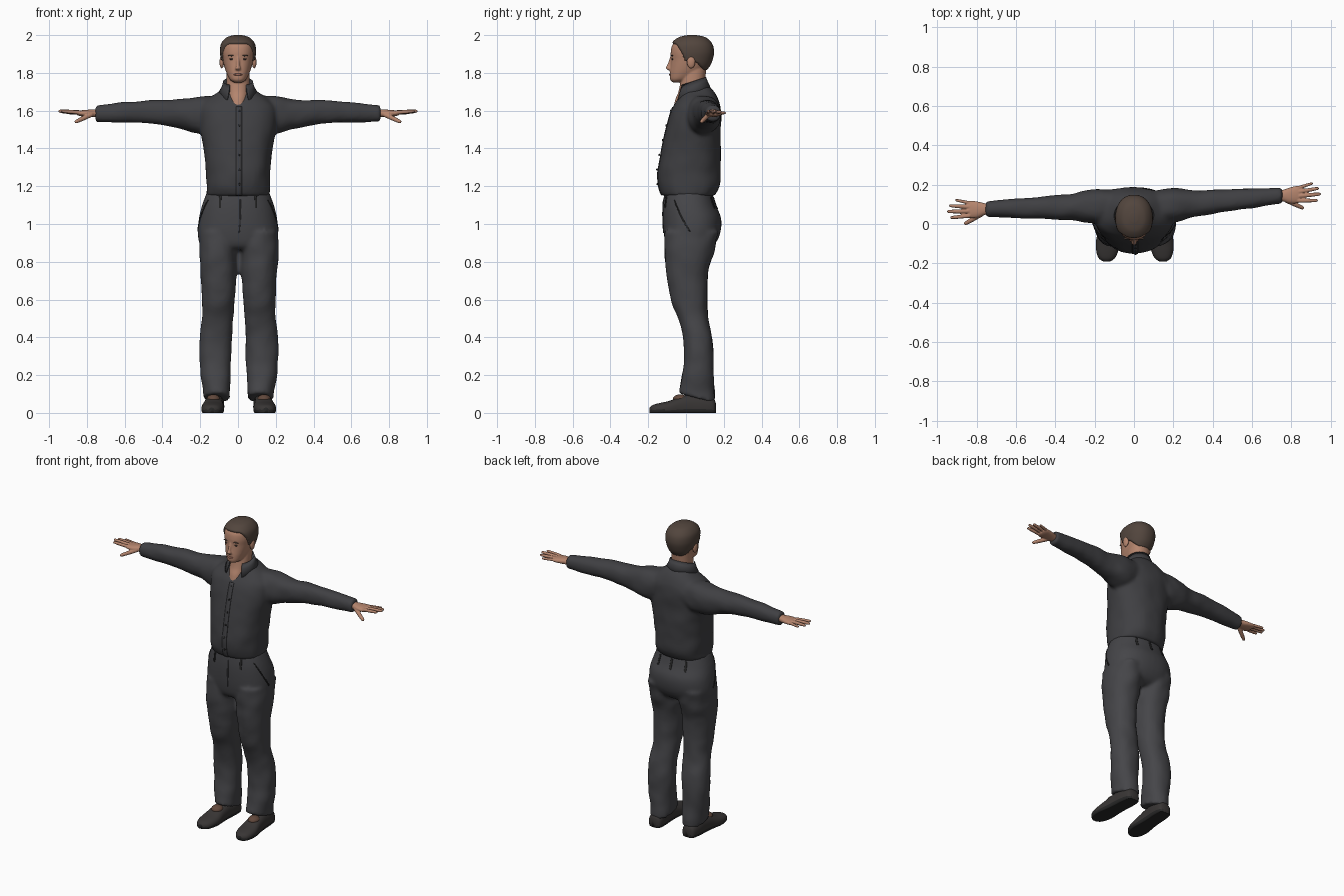
import bpy, bmesh, math
from mathutils import Vector, noise

cube = bpy.data.objects.get("Cube")
if cube:
    bpy.data.objects.remove(cube, do_unlink=True)


def material(name, r, g, b):
    m = bpy.data.materials.new(name)
    m.use_nodes = True
    m.diffuse_color = (r, g, b, 1)
    m.node_tree.nodes["Principled BSDF"].inputs["Base Color"].default_value = (r, g, b, 1)
    return m


SHIRT = material("charcoal shirt", .05, .05, .055)
TROUSER = material("grey trousers", .06, .06, .066)
SKIN = material("skin", .46, .235, .155)
HAIR = material("brown hair", .085, .06, .047)
SHOE = material("dark leather", .04, .036, .035)
SOLE = material("black sole", .02, .02, .02)
SOCK = material("brown tongue", .12, .065, .045)
LIP = material("lips", .36, .15, .11)
EYE = material("dark eyes", .06, .04, .035)


def spline(rows, t):
    """Smooth curve through rows of equal length, t from 0 to 1."""
    f = t * (len(rows) - 1)
    i = min(int(f), len(rows) - 2)
    f -= i
    p = [rows[max(0, min(len(rows) - 1, i + k))] for k in (-1, 0, 1, 2)]
    return [.5 * (2 * b + (c - a) * f + (2 * a - 5 * b + 4 * c - d) * f * f
                  + (3 * b - a - 3 * c + d) * f ** 3) for a, b, c, d in zip(*p)]


def loft(bm, rows, ring, seg=40, sub=5, n=2.2, rough=0):
    """Skin through rings; ring(row) gives centre and two half axes."""
    loops = []
    count = (len(rows) - 1) * sub
    for k in range(count + 1):
        c, a, b = [Vector(v) for v in ring(*spline(rows, k / count))]
        loop = []
        for j in range(seg):
            t = 2 * math.pi * j / seg
            u, v = math.cos(t), math.sin(t)
            off = (a * math.copysign(abs(u) ** (2 / n), u)
                   + b * math.copysign(abs(v) ** (2 / n), v))
            p = c + off
            off *= 1 + rough * noise.noise(p * 13)
            loop.append(bm.verts.new(c + off))
        loops.append(loop)
    for l0, l1 in zip(loops, loops[1:]):
        for j in range(seg):
            bm.faces.new((l0[j], l0[j - 1], l1[j - 1], l1[j]))
    bm.faces.new(loops[0])
    bm.faces.new(loops[-1][::-1])


def finish(name, bm, *mats, voxel=0, smooth=0):
    bmesh.ops.recalc_face_normals(bm, faces=bm.faces[:])
    for f in bm.faces:
        f.smooth = True
    me = bpy.data.meshes.new(name)
    bm.to_mesh(me)
    bm.free()
    for m in mats:
        me.materials.append(m)
    ob = bpy.data.objects.new(name, me)
    bpy.context.collection.objects.link(ob)
    if voxel:
        mod = ob.modifiers.new("fuse", 'REMESH')
        mod.mode, mod.voxel_size, mod.use_smooth_shade = 'VOXEL', voxel, True
    if smooth:
        mod = ob.modifiers.new("soften", 'SMOOTH')
        mod.factor, mod.iterations = .5, smooth
    return ob


def upright(z, front, back, half):
    return (0, (front + back) / 2, z), (half, 0, 0), (0, (back - front) / 2, 0)


def ball(name, centre, size, mat):
    bm = bmesh.new()
    bmesh.ops.create_uvsphere(bm, u_segments=20, v_segments=12, radius=1)
    for v in bm.verts:
        v.co = Vector(centre) + v.co * Vector(size)
    return finish(name, bm, mat)


def ribbon(name, path, width, mat, target):
    """Thin cloth strip laid onto a garment."""
    bm = bmesh.new()
    w, prev = Vector(width) / 2, None
    for k in range(25):
        p = Vector(spline(path, k / 24))
        row = [bm.verts.new(p + w * s) for s in (-1, 0, 1)]
        if prev:
            for j in (0, 1):
                bm.faces.new((prev[j], prev[j + 1], row[j + 1], row[j]))
        prev = row
    ob = finish(name, bm, mat)
    mod = ob.modifiers.new("lay", 'SHRINKWRAP')
    mod.target, mod.offset, mod.wrap_mode = target, .003, 'ABOVE_SURFACE'
    ob.modifiers.new("thickness", 'SOLIDIFY').thickness = .004


SIDES = ((-1, "right", .09, -.025), (1, "left", .095, .088))

# Shirt: torso and sleeves fused
bm = bmesh.new()
torso = [(1.148, -.125, .15, .168), (1.2, -.147, .18, .168), (1.28, -.147, .183, .172),
         (1.38, -.132, .184, .18), (1.48, -.11, .184, .197), (1.56, -.092, .186, .205),
         (1.62, -.07, .182, .2), (1.66, -.045, .17, .165), (1.7, -.02, .15, .105),
         (1.73, -.005, .12, .07)]
loft(bm, torso, upright, n=2.3, rough=.03)
sleeve = [(.08, 1.59, .085, .09), (.2, 1.577, .088, .1), (.3, 1.582, .069, .077),
          (.4, 1.59, .061, .067), (.5, 1.594, .054, .059), (.6, 1.591, .05, .055),
          (.7, 1.586, .043, .047), (.755, 1.584, .04, .043)]
for s, side, y0, slope in SIDES:
    loft(bm, sleeve, lambda x, z, ry, rz: ((s * x, y0 + slope * (x - .2), z), (0, ry, 0), (0, 0, rz)),
         rough=.09)
shirt = finish("shirt", bm, SHIRT, voxel=.011, smooth=4)
ribbon("shirt_placket", [(.005, -.13, 1.15), (.005, -.15, 1.25), (.005, -.12, 1.45), (.005, -.07, 1.62)],
       (.03, 0, 0), SHIRT, shirt)
for k in range(6):
    z = 1.21 + .078 * k
    front = spline([(-.152,), (-.154,), (-.142,), (-.124,), (-.105,), (-.08,)], k / 5)[0]
    ball("shirt_button", (.008, front, z), (.006, .004, .006), SOLE)

# Collar: stand, fold and pointed outer leaf
bm = bmesh.new()
prev = None
for k in range(41):
    t = math.radians(-146 + 292 * k / 40)
    f = (1 - math.cos(t)) / 2
    rows = ((.066, .064, 1.7 - .03 * f), (.078, .07, 1.778 - .045 * f),
            (.086, .081, 1.75 - .05 * f), (.102, .098, 1.715 - .07 * f * f))
    row = [bm.verts.new((rx * math.sin(t), .036 + ry * math.cos(t), z)) for rx, ry, z in rows]
    if prev:
        for j in range(3):
            bm.faces.new((prev[j], prev[j + 1], row[j + 1], row[j]))
    prev = row
finish("collar", bm, SHIRT).modifiers.new("thickness", 'SOLIDIFY').thickness = .006

# Trousers: hips and legs fused
bm = bmesh.new()
hips = [(1.168, -.115, .138, .165), (1.1, -.122, .158, .19), (1.03, -.123, .186, .207),
        (.95, -.118, .181, .213), (.89, -.105, .15, .2), (.865, -.08, .11, .16)]
loft(bm, hips, upright, n=2.3)
leg = [(.96, .108, -.114, .17, .1, 0), (.85, .108, -.112, .15, .101, 0), (.75, .108, -.104, .118, .096, 0),
       (.6, .108, -.08, .112, .086, 0), (.5, .111, -.042, .118, .082, 0), (.4, .121, -.016, .138, .085, 0),
       (.3, .124, -.01, .146, .086, 0), (.2, .122, -.02, .146, .08, 0), (.12, .117, -.036, .15, .071, .01),
       (.078, .116, -.04, .152, .07, .026)]
for s, *_ in SIDES:
    loft(bm, leg, lambda z, x, front, back, half, tilt: (
        (s * x + .004, (front + back) / 2, z), (half, 0, 0), (0, (back - front) / 2, -tilt)), rough=.06)
trousers = finish("trousers", bm, TROUSER, voxel=.011, smooth=4)
for x, y in ((-.1, -.12), (.1, -.12), (-.1, .15), (.1, .15), (0, .17)):
    ribbon("belt_loop", [(x, y, 1.15), (x, y, 1.12), (x, y * 1.05, 1.085)], (.014, 0, 0), SOLE, trousers)
for s, *_ in SIDES:
    ribbon("pocket_edge", [(s * .17, -.07, 1.13), (s * .2, -.02, 1.03), (s * .21, .02, .96)],
           (0, .008, 0), SOLE, trousers)
ribbon("fly_seam", [(.012, -.13, 1.13), (.012, -.13, 1.03), (.006, -.13, .95)], (.006, 0, 0), TROUSER, trousers)

# Head and neck
skull = [(1.75, -.07, -.03, .02), (1.765, -.084, .02, .043), (1.8, -.086, .08, .061),
         (1.835, -.083, .115, .073), (1.87, -.08, .132, .081), (1.91, -.081, .14, .087),
         (1.95, -.071, .131, .082), (1.98, -.036, .1, .056), (1.991, .01, .055, .02)]
neck = [(1.6, -.07, .08, .05), (1.66, -.056, .1, .055), (1.7, -.04, .1, .06),
        (1.75, -.03, .1, .062), (1.82, -.02, .108, .062)]
bm = bmesh.new()
loft(bm, skull, upright)
loft(bm, neck, upright)
nose = [(1.893, -.075, .005, .006), (1.87, -.081, .007, .008), (1.84, -.09, .009, .011),
        (1.824, -.094, .015, .013), (1.814, -.086, .011, .008)]
loft(bm, nose, lambda z, y, rx, ry: ((0, y, z), (rx, 0, 0), (0, ry, 0)), seg=20)
finish("head", bm, SKIN, voxel=.005, smooth=2)

# Hair shell rises out of the skull above the hairline
hairline = [(-.1, 1.957), (-.05, 1.95), (-.025, 1.91), (-.005, 1.862), (.03, 1.865),
            (.06, 1.85), (.09, 1.815), (.2, 1.81)]


def hair_edge(y):
    for (y0, z0), (y1, z1) in zip(hairline, hairline[1:]):
        if y <= y1:
            return z0 + (z1 - z0) * max(0, y - y0) / (y1 - y0)
    return hairline[-1][1]


bm = bmesh.new()
loft(bm, skull, upright, seg=72, sub=10)
for v in bm.verts:
    grow = max(0, min(1, (v.co.z - hair_edge(v.co.y)) / .012 + .5))
    v.co += (v.co - Vector((0, .03, 1.88))).normalized() * (-.014 + .023 * grow)
finish("hair", bm, HAIR)

# Face details
for s, side, *_ in SIDES:
    ball(side + "_ear", (s * .086, .027, 1.857), (.012, .022, .033), SKIN)
    ball(side + "_eye", (s * .032, -.071, 1.873), (.014, .005, .005), EYE)
    ball(side + "_eyebrow", (s * .033, -.073, 1.892), (.02, .006, .004), HAIR)
ball("lips", (0, -.084, 1.791), (.023, .007, .006), LIP)

# Hands: palm, fingers and thumb fused
fingers = [((.09, -.032, .004), (.19, -.04, .012), .0095), ((.095, -.009, .006), (.206, -.008, .012), .01),
           ((.093, .013, .005), (.196, .022, .008), .0095), ((.085, .032, .002), (.165, .05, .002), .008),
           ((.03, -.025, -.006), (.118, -.074, -.047), .0115)]
palm = [(-.03, 0, .029, .023), (.01, 0, .029, .021), (.05, -.002, .041, .019),
        (.09, 0, .044, .015), (.108, 0, .036, .009)]
for s, side, y0, slope in SIDES:
    def place(u, v, w):
        return Vector((s * (.745 + u), y0 + slope * (.545 + u) + v, 1.586 + w))
    bm = bmesh.new()
    loft(bm, palm, lambda u, v, ry, rz: (place(u, v, 0), (0, ry, 0), (0, 0, rz)), seg=24)
    for start, end, r in fingers:
        a, b = place(*start), place(*end)
        across = (b - a).cross(Vector((0, 0, 1))).normalized()
        up = across.cross(b - a).normalized()
        loft(bm, [(0, 1.1), (.3, 1.05), (.6, 1), (.92, .8), (1, .35)],
             lambda t, k: (a.lerp(b, t), across * r * k, up * r * k), seg=16)
    finish(side + "_hand", bm, SKIN, voxel=.0035, smooth=2)

# Shoes with flat soles
last = [(.158, .02, .05), (.145, .042, .075), (.09, .05, .095), (.03, .05, .1), (-.03, .053, .086),
        (-.09, .06, .063), (-.14, .055, .052), (-.175, .04, .042), (-.192, .015, .028)]
for s, side, *_ in SIDES:
    bm = bmesh.new()
    loft(bm, last, lambda y, half, h: ((s * (.132 - .06 * y) + .004, y, .35 * h), (half, 0, 0), (0, 0, .65 * h)),
         n=2.4)
    for v in bm.verts:
        v.co.z = max(0, v.co.z)
    bmesh.ops.remove_doubles(bm, verts=bm.verts[:], dist=.0001)
    for f in bm.faces:
        f.material_index = int(f.calc_center_median().z < .016)
    finish(side + "_shoe", bm, SHOE, SOLE)
    ball(side + "_shoe_tongue", (s * .134 + .004, -.03, .073), (.036, .04, .025), SOCK)
